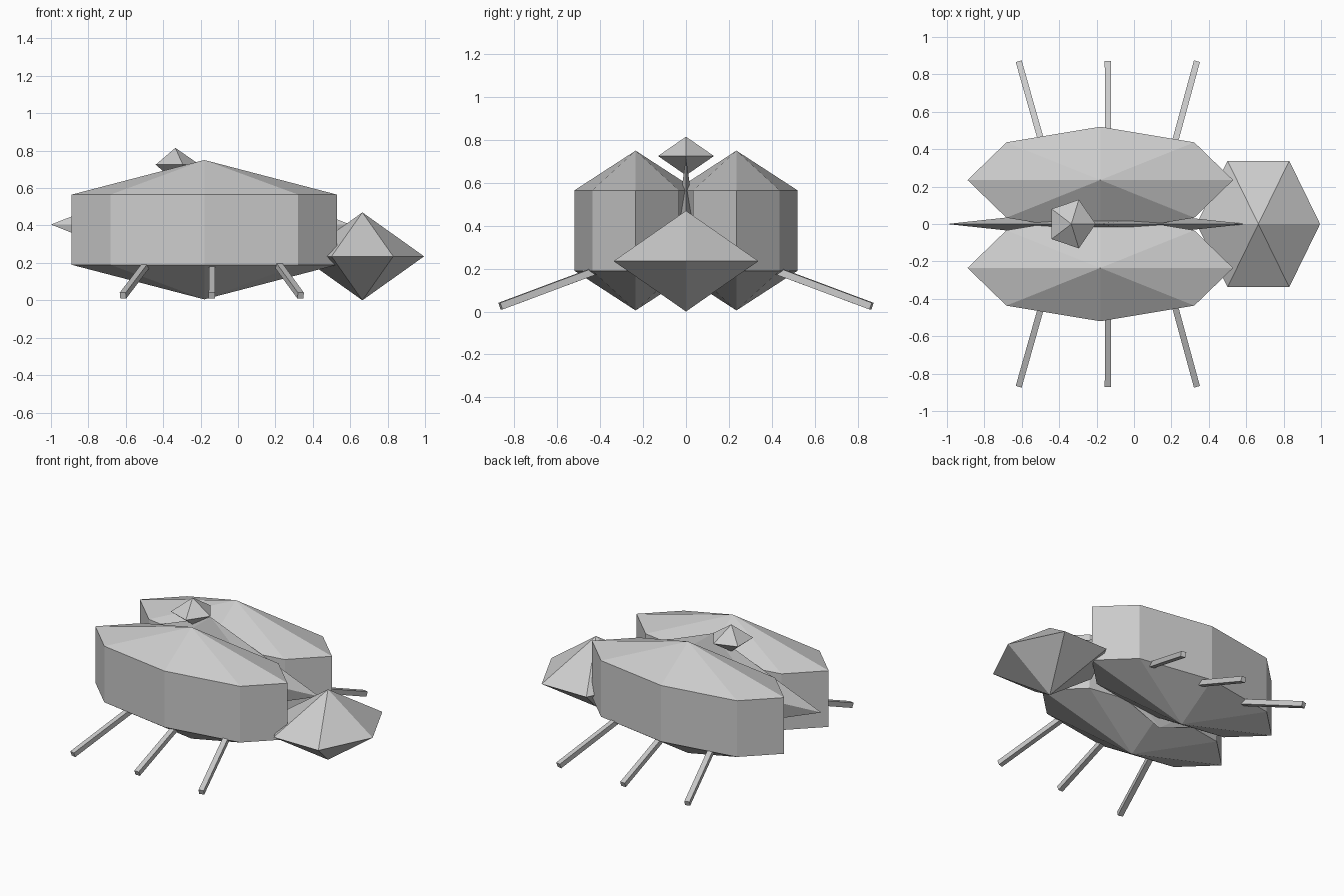
import bpy
import bmesh
from math import cos, sin, tau
from mathutils import Vector

cube = bpy.data.objects.get("Cube")
if cube:
    bpy.data.objects.remove(cube, do_unlink=True)

grey = bpy.data.materials.new("light grey")
grey.use_nodes = True
colour = (0.6, 0.6, 0.6, 1)
grey.diffuse_color = colour
grey.node_tree.nodes["Principled BSDF"].inputs["Base Color"].default_value = colour


def finish(name, bm):
    bmesh.ops.recalc_face_normals(bm, faces=bm.faces)
    mesh = bpy.data.meshes.new(name)
    bm.to_mesh(mesh)
    bm.free()
    mesh.materials.append(grey)
    obj = bpy.data.objects.new(name, mesh)
    bpy.context.collection.objects.link(obj)


def gem(name, centre, radii, sides, bottom, levels, top):
    """Stretched polygon rings at each level, closed by a point above and below."""
    bm = bmesh.new()
    rings = [[bm.verts.new((centre[0] + radii[0] * cos(tau * i / sides),
                            centre[1] + radii[1] * sin(tau * i / sides), z))
              for i in range(sides)] for z in levels]
    low = bm.verts.new((*centre, bottom))
    high = bm.verts.new((*centre, top))
    for i in range(sides):
        j = (i + 1) % sides
        bm.faces.new((rings[0][j], rings[0][i], low))
        bm.faces.new((rings[-1][i], rings[-1][j], high))
        for a, b in zip(rings, rings[1:]):
            bm.faces.new((a[i], a[j], b[j], b[i]))
    finish(name, bm)


def bar(name, start, end, width):
    """Square bar between two points."""
    start, end = Vector(start), Vector(end)
    axis = end - start
    side = axis.cross(Vector((0, 0, 1))).normalized() * width / 2
    up = side.cross(axis).normalized() * width / 2
    bm = bmesh.new()
    ends = [[bm.verts.new(p + d) for d in (side + up, up - side, -side - up, side - up)]
            for p in (start, end)]
    for ring in ends:
        bm.faces.new(ring)
    for i in range(4):
        j = (i + 1) % 4
        bm.faces.new((ends[0][i], ends[0][j], ends[1][j], ends[1][i]))
    finish(name, bm)


# Twin shell halves, side by side
for label, s in (("left", 1), ("right", -1)):
    gem("shell_" + label, (-0.18, s * 0.235), (0.71, 0.285), 8, 0.005, (0.19, 0.565), 0.75)

# Thin fin between the shells, head and the small gem on top
gem("centre_fin", (-0.2, 0), (0.8, 0.05), 6, 0.09, (0.405,), 0.72)
gem("head", (0.665, 0), (0.33, 0.39), 6, 0.0, (0.235,), 0.47)
gem("top_gem", (-0.335, 0), (0.13, 0.137), 5, 0.635, (0.725,), 0.815)

# Three splayed legs on each side
for s, label in ((1, "back"), (-1, "front")):
    for place, x_in, x_out in (("rear", -0.475, -0.615),
                               ("middle", -0.138, -0.14),
                               ("fore", 0.2, 0.335)):
        bar(f"{label}_{place}_leg", (x_in, s * 0.37, 0.21), (x_out, s * 0.865, 0.025), 0.033)
